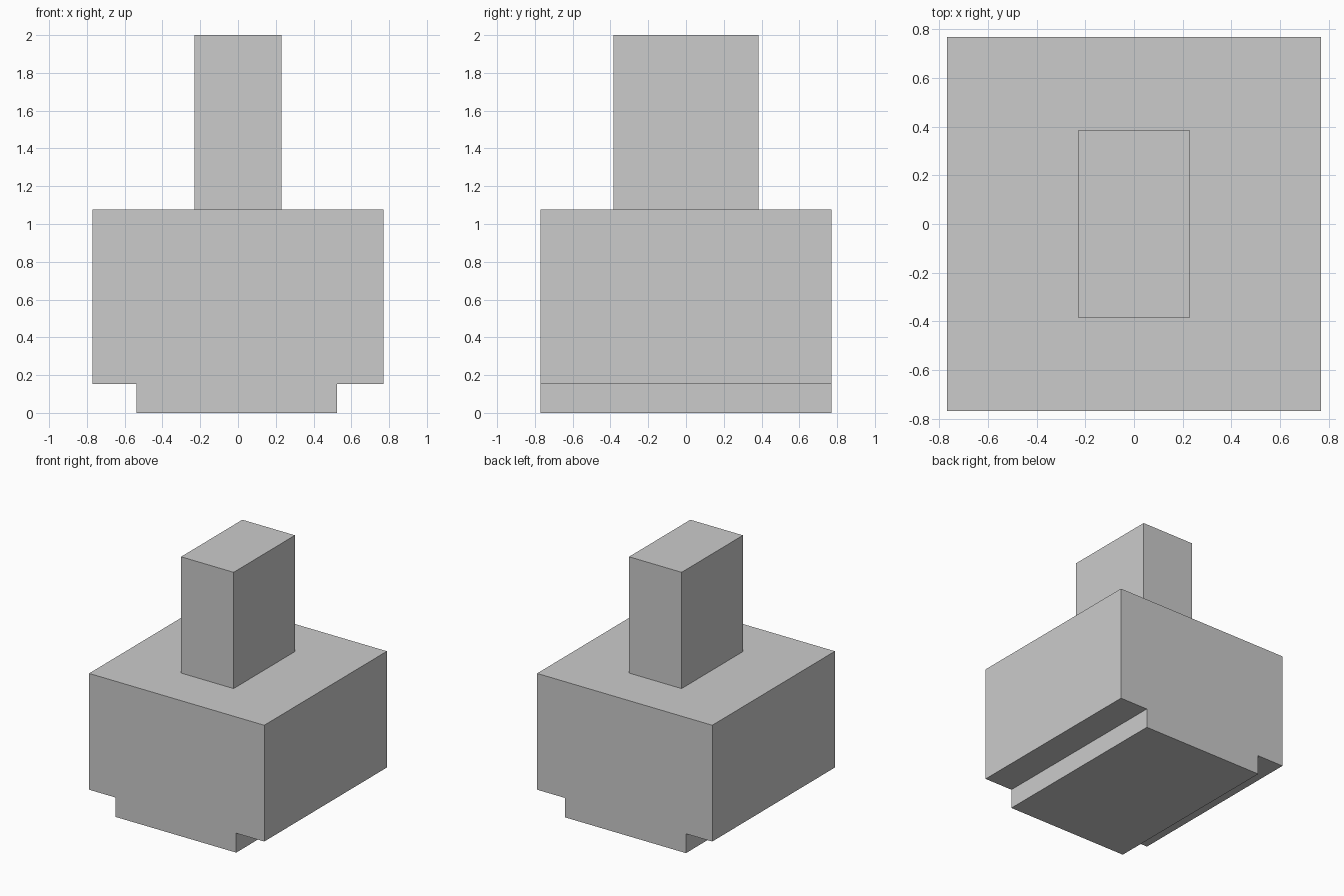
import bpy
import bmesh

if "Cube" in bpy.data.objects:
    bpy.data.objects.remove(bpy.data.objects["Cube"])

U = 1 / 13  # grid module: the model is 26 modules tall


def extrude_profile(name, profile, half_depth):
    """Extrude a closed x-z profile along y, symmetric about y = 0."""
    bm = bmesh.new()
    face = bm.faces.new([bm.verts.new((x, -half_depth, z)) for x, z in profile])
    result = bmesh.ops.extrude_face_region(bm, geom=[face])
    moved = [v for v in result["geom"] if isinstance(v, bmesh.types.BMVert)]
    bmesh.ops.translate(bm, verts=moved, vec=(0, 2 * half_depth, 0))
    bmesh.ops.recalc_face_normals(bm, faces=bm.faces)
    mesh = bpy.data.meshes.new(name)
    bm.to_mesh(mesh)
    bm.free()
    obj = bpy.data.objects.new(name, mesh)
    bpy.context.collection.objects.link(obj)
    return obj


# Wide block with a slightly off-centre foot rail underneath
half, foot_left, foot_right = 10 * U, -7 * U, 6.8 * U
foot_top, block_top = 2 * U, 14 * U
extrude_profile("base_block", [
    (foot_left, 0), (foot_right, 0), (foot_right, foot_top), (half, foot_top),
    (half, block_top), (-half, block_top), (-half, foot_top), (foot_left, foot_top),
], half)

# Upright post on top of the block
extrude_profile("post", [
    (-3 * U, block_top), (3 * U, block_top), (3 * U, 2), (-3 * U, 2),
], 5 * U)
